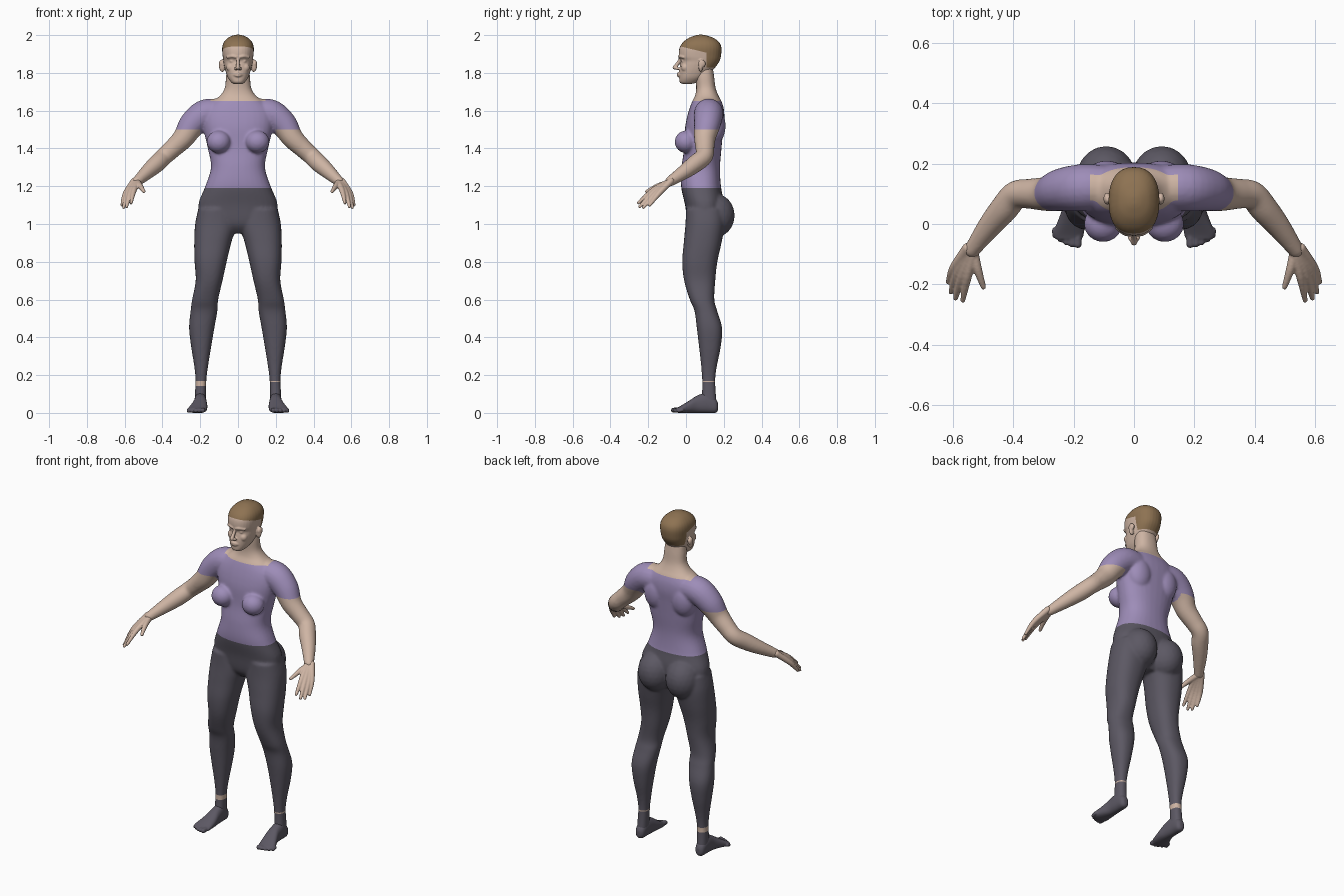
import bpy, bmesh, math
from mathutils import Vector, Matrix

cube = bpy.data.objects.get("Cube")
if cube:
    bpy.data.objects.remove(cube, do_unlink=True)


def material(name, rgb):
    m = bpy.data.materials.new(name)
    m.use_nodes = True
    m.diffuse_color = (*rgb, 1)
    bsdf = next(n for n in m.node_tree.nodes if n.type == 'BSDF_PRINCIPLED')
    bsdf.inputs["Base Color"].default_value = (*rgb, 1)
    return m


SKIN = material("skin", (0.62, 0.46, 0.37))
SHIRT = material("purple shirt", (0.34, 0.265, 0.48))
TROUSERS = material("dark grey trousers", (0.107, 0.098, 0.126))
HAIR = material("brown hair", (0.27, 0.17, 0.085))


def spline(rows, steps=5):
    """Catmull-Rom interpolation of rows of numbers."""
    out = []
    for i in range(len(rows) - 1):
        a, b, c, d = (rows[min(max(i + k, 0), len(rows) - 1)] for k in (-1, 0, 1, 2))
        for s in range(steps):
            t = s / steps
            out.append([0.5 * (2 * q + (r - p) * t + (2 * p - 5 * q + 4 * r - u) * t * t
                               + (3 * q - p - 3 * r + u) * t ** 3)
                        for p, q, r, u in zip(a, b, c, d)])
    out.append(list(rows[-1]))
    return out


def skin_rings(bm, rings):
    """Close a list of point rings into a capped tube."""
    vs = [[bm.verts.new(p) for p in ring] for ring in rings]
    n = len(vs[0])
    for a, b in zip(vs, vs[1:]):
        for i in range(n):
            bm.faces.new((a[i], a[(i + 1) % n], b[(i + 1) % n], b[i]))
    bm.faces.new(vs[0][::-1])
    bm.faces.new(vs[-1])


def loft(bm, rows, along='Z', n=32):
    """Rows: position along the axis, centre x, half width, low and high limits."""
    rings = []
    for t, cx, rx, lo, hi in spline(rows):
        ring = []
        for i in range(n):
            a = math.tau * i / n
            c, s = (math.copysign(abs(f) ** 0.86, f) for f in (math.cos(a), math.sin(a)))
            x, w = cx + rx * c, (lo + hi) / 2 + (hi - lo) / 2 * s
            ring.append((x, w, t) if along == 'Z' else (x, t, w))
        rings.append(ring)
    skin_rings(bm, rings)


def ball(bm, centre, radii):
    m = Matrix.Translation(centre) @ Matrix.Diagonal((*radii, 1))
    bmesh.ops.create_icosphere(bm, subdivisions=3, radius=1, matrix=m)


def tube(bm, points, n=20):
    """Points: x, y, z, radius; both ends rounded."""
    pts = spline(points)
    rings = []
    for i, p in enumerate(pts):
        t = Vector(pts[min(i + 1, len(pts) - 1)][:3]) - Vector(pts[max(i - 1, 0)][:3])
        u = t.cross(Vector((0, 0, 1))).normalized()
        v = u.cross(t).normalized()
        rings.append([Vector(p[:3]) + p[3] * (math.cos(math.tau * k / n) * u
                      + math.sin(math.tau * k / n) * v) for k in range(n)])
    skin_rings(bm, rings)
    for p in (pts[0], pts[-1]):
        ball(bm, p[:3], [p[3]] * 3)


def mirror(bm):
    new = bmesh.ops.duplicate(bm, geom=bm.verts[:] + bm.edges[:] + bm.faces[:])["geom"]
    bmesh.ops.scale(bm, vec=(-1, 1, 1), verts=[g for g in new if isinstance(g, bmesh.types.BMVert)])
    bmesh.ops.reverse_faces(bm, faces=[g for g in new if isinstance(g, bmesh.types.BMFace)])


def finish(name, bm, voxel, smooth, mats, cuts=(), rule=None):
    """Fuse the pieces, smooth them, cut the colour borders and colour by rule."""
    mesh = bpy.data.meshes.new(name)
    bm.to_mesh(mesh)
    bm.free()
    obj = bpy.data.objects.new(name, mesh)
    bpy.context.scene.collection.objects.link(obj)
    fuse = obj.modifiers.new("fuse", 'REMESH')
    fuse.mode = 'VOXEL'
    fuse.voxel_size = voxel
    soft = obj.modifiers.new("soften", 'SMOOTH')
    soft.factor = 0.5
    soft.iterations = smooth
    deps = bpy.context.evaluated_depsgraph_get()
    done = bpy.data.meshes.new_from_object(obj.evaluated_get(deps))
    obj.modifiers.clear()
    obj.data = done
    done.name = name
    done.materials.clear()
    for m in mats:
        done.materials.append(m)
    bm = bmesh.new()
    bm.from_mesh(done)
    for co, no in cuts:
        bmesh.ops.bisect_plane(bm, geom=bm.verts[:] + bm.edges[:] + bm.faces[:],
                               plane_co=co, plane_no=no)
    for f in bm.faces:
        f.smooth = True
        f.material_index = mats.index(rule(f.calc_center_median())) if rule else 0
    bm.to_mesh(done)
    bm.free()


# Body: legs, arms, bust, seat and shoulder blades on one side, then mirrored
bm = bmesh.new()
loft(bm, [(1.08, .115, .095, .0, .2), (1.0, .117, .11, -.003, .205), (.9, .134, .098, -.012, .188),
          (.8, .145, .085, -.02, .166), (.7, .153, .071, -.01, .155), (.6, .174, .069, .02, .15),
          (.54, .18, .071, .045, .165), (.45, .192, .067, .057, .191), (.35, .195, .053, .069, .184),
          (.25, .195, .037, .08, .164), (.18, .196, .029, .085, .155), (.12, .198, .029, .085, .157),
          (.05, .2, .03, .08, .163)])
tube(bm, [(.08, .12, 1.585, .073), (.17, .12, 1.583, .078), (.24, .113, 1.53, .071),
          (.288, .1, 1.457, .058), (.345, .1, 1.4, .05), (.392, .095, 1.357, .047),
          (.43, .05, 1.32, .047), (.48, -.01, 1.275, .039), (.535, -.085, 1.225, .027)])
ball(bm, (.102, .0, 1.435), (.064, .06, .06))
ball(bm, (.092, .15, 1.045), (.1, .108, .118))
ball(bm, (.09, .15, 1.52), (.075, .06, .1))
mirror(bm)
# Torso and neck
loft(bm, [(.95, 0, .05, .05, .15), (1.0, 0, .185, .012, .18), (1.1, 0, .21, -.005, .2),
          (1.2, 0, .173, -.026, .185), (1.3, 0, .143, -.024, .18), (1.4, 0, .16, -.01, .188),
          (1.5, 0, .183, -.006, .197), (1.56, 0, .19, .004, .203), (1.61, 0, .175, .018, .2),
          (1.65, 0, .135, .033, .188), (1.68, 0, .095, .048, .172), (1.72, 0, .07, .054, .157),
          (1.78, 0, .064, .05, .149), (1.83, 0, .058, .05, .142)])


def body_colour(c):
    side = abs(c.x)
    band = (.142, .17) if c.x < 0 else (.163, .17)
    if c.z < 1.19 and side < .4:
        return SKIN if band[0] < c.z < band[1] else TROUSERS
    if (side > .2 and c.z < 1.5) or (c.z > 1.65 and side < .145):
        return SKIN
    return SHIRT


cuts = [((0, 0, z), (0, 0, 1)) for z in (.142, .163, .17, 1.19, 1.5, 1.65)]
cuts += [((x, 0, 0), (1, 0, 0)) for x in (-.145, .145)]
finish("body", bm, .007, 8, [SKIN, SHIRT, TROUSERS], cuts, body_colour)

# Hands: four fingers fanning from the wrist, and a thumb
bm = bmesh.new()
fingers = [((.55, -.172, 1.18), (.566, -.252, 1.112)), ((.569, -.17, 1.168), (.59, -.245, 1.092)),
           ((.585, -.16, 1.16), (.605, -.225, 1.088)), ((.596, -.145, 1.16), (.614, -.192, 1.1))]
for i, (knuckle, tip) in enumerate(fingers):
    tube(bm, [(.526 + .008 * i, -.08, 1.227, .018), (*knuckle, .0145), (*tip, .0085)])
tube(bm, [(.532, -.09, 1.218, .017), (.517, -.15, 1.2, .0145), (.498, -.208, 1.172, .009)])
mirror(bm)
finish("hands", bm, .004, 3, [SKIN])

# Feet: a wedge lofted from heel to ball, and five toes
bm = bmesh.new()
loft(bm, [(.17, .2, .012, .015, .05), (.155, .2, .027, 0, .075), (.11, .2, .032, -.001, .105),
          (.06, .2, .035, -.001, .092), (.02, .205, .043, -.001, .067), (-.03, .216, .051, -.001, .036),
          (-.05, .216, .044, .003, .026)], along='Y')
for i in range(5):
    x, r = .186 + .019 * i, .0145 - .0012 * i
    tube(bm, [(x, -.02, .016, r), (x, -.067 + .0018 * i * i, r, r * .9)])
mirror(bm)
finish("feet", bm, .004, 3, [TROUSERS])

# Head: face features on one side, then skull, nose and lips
bm = bmesh.new()
ball(bm, (.031, -.012, 1.862), (.014, .013, .01))
ball(bm, (.038, -.004, 1.828), (.024, .022, .024))
ball(bm, (.011, -.046, 1.823), (.009, .011, .008))
ball(bm, (.083, .078, 1.838), (.018, .012, .034))
ball(bm, (.089, .084, 1.848), (.012, .02, .022))
tube(bm, [(.01, -.034, 1.884, .008), (.03, -.031, 1.888, .008), (.055, -.014, 1.883, .007)])
mirror(bm)
loft(bm, [(1.742, 0, .024, -.018, .03), (1.75, 0, .036, -.033, .06), (1.775, 0, .054, -.036, .1),
          (1.81, 0, .066, -.036, .138), (1.84, 0, .073, -.031, .163), (1.864, 0, .077, -.027, .178),
          (1.888, 0, .081, -.038, .185), (1.93, 0, .084, -.035, .188), (1.96, 0, .076, -.018, .177),
          (1.984, 0, .055, .013, .148), (1.997, 0, .03, .045, .112), (2.002, 0, .01, .066, .09)])
tube(bm, [(0, -.03, 1.876, .008), (0, -.044, 1.85, .0095), (0, -.06, 1.829, .0115)])
for z in (1.796, 1.785):
    tube(bm, [(-.024, -.029, 1.79, .005), (0, -.042, z, .0065), (.024, -.029, 1.79, .005)])


def head_colour(c):
    crown = c.z + .24 * c.y > 1.933
    return HAIR if crown or (c.y > .108 and c.z > 1.828) else SKIN


finish("head", bm, .0038, 3, [SKIN, HAIR],
       [((0, 0, 1.933), (0, .24, 1)), ((0, .108, 0), (0, 1, 0)), ((0, 0, 1.828), (0, 0, 1))], head_colour)
